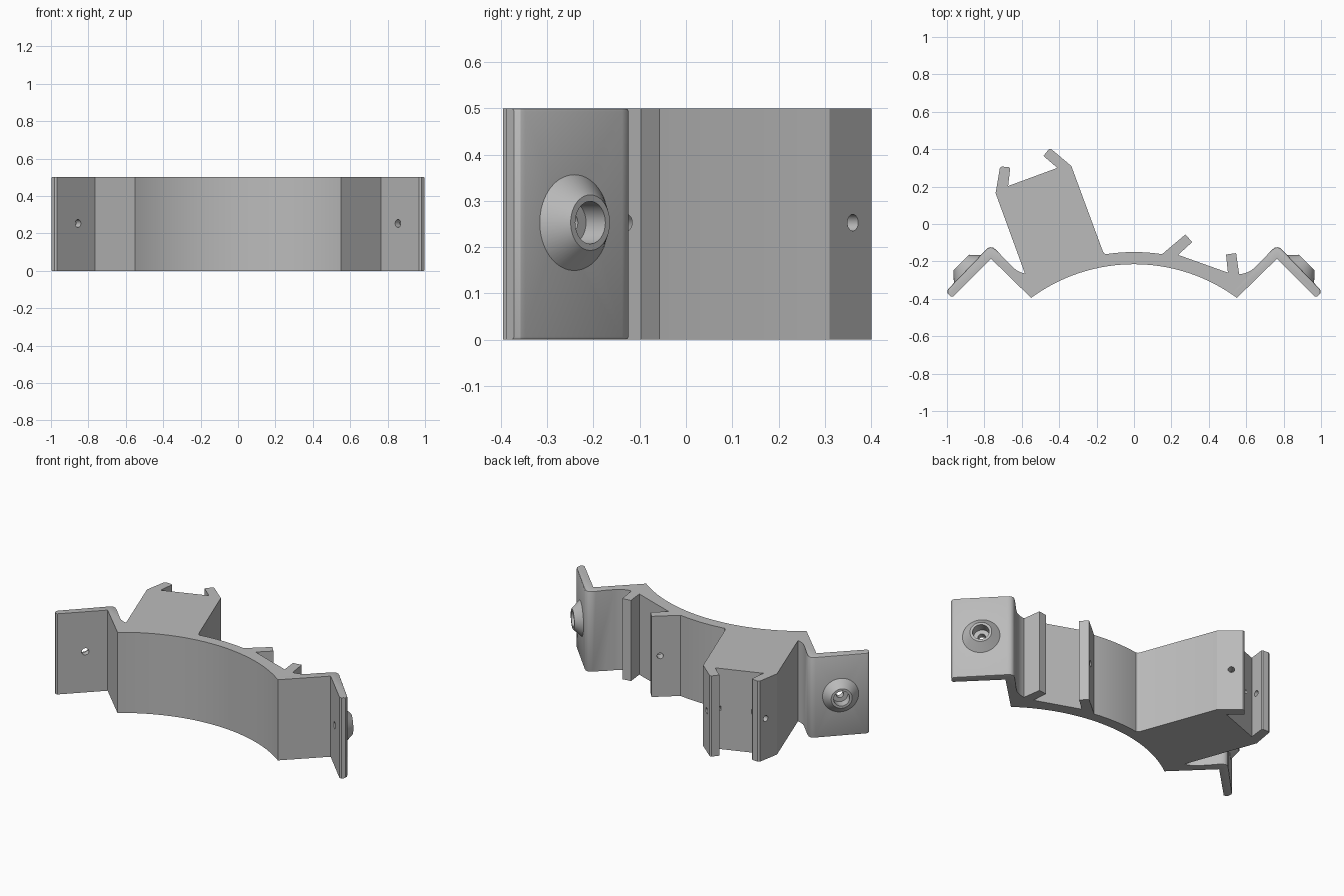
import bpy
import bmesh
import math
from mathutils import Vector

HEIGHT = 0.5
MID = 0.253
ARC_Y = -1.145          # centre of the saddle arc

cube = bpy.data.objects.get("Cube")
if cube:
    bpy.data.objects.remove(cube, do_unlink=True)

grey = bpy.data.materials.new("light_grey")
grey.use_nodes = True
grey.diffuse_color = (0.5, 0.5, 0.5, 1)
grey.node_tree.nodes["Principled BSDF"].inputs["Base Color"].default_value = (0.5, 0.5, 0.5, 1)


def make_object(name, bm):
    bmesh.ops.recalc_face_normals(bm, faces=bm.faces[:])
    mesh = bpy.data.meshes.new(name)
    bm.to_mesh(mesh)
    bm.free()
    mesh.materials.append(grey)
    obj = bpy.data.objects.new(name, mesh)
    bpy.context.collection.objects.link(obj)
    return obj


def tapered(name, start, axis, r1, r2, length, sides=32):
    """Cylinder or cone running from start along axis."""
    bm = bmesh.new()
    bmesh.ops.create_cone(bm, cap_ends=True, segments=sides, radius1=r1, radius2=r2, depth=length)
    bmesh.ops.translate(bm, verts=bm.verts[:], vec=(0, 0, length / 2))
    obj = make_object(name, bm)
    obj.rotation_mode = 'QUATERNION'
    obj.rotation_quaternion = Vector((0, 0, 1)).rotation_difference(Vector(axis).normalized())
    obj.location = start
    return obj


def arc(radius, x0, x1, steps):
    xs = [x0 + (x1 - x0) * i / steps for i in range(steps + 1)]
    return [(x, ARC_Y + math.sqrt(radius ** 2 - x ** 2)) for x in xs]


def mirrored(points):
    return [(-x, y) for x, y in reversed(points)]


def finish(obj, cutters):
    bpy.context.view_layer.objects.active = obj
    for other in bpy.context.selected_objects:
        other.select_set(False)
    obj.select_set(True)
    for cutter in cutters:
        mod = obj.modifiers.new("cut", 'BOOLEAN')
        mod.operation = 'DIFFERENCE'
        mod.solver = 'EXACT'
        mod.object = cutter
        bpy.ops.object.modifier_apply(modifier=mod.name)
    bpy.ops.object.shade_smooth_by_angle(angle=math.radians(28))


# Outline of the bracket: saddle arc, flanges, small clip, tall block with clip
flange = [(0.765, -0.185), (0.968, -0.388), (0.98, -0.388), (0.997, -0.371),
          (0.998, -0.357), (0.993, -0.347), (0.792, -0.138), (0.779, -0.127),
          (0.765, -0.124), (0.751, -0.127), (0.738, -0.138), (0.652, -0.227),
          (0.63, -0.246), (0.605, -0.259)]
small_clip = [(0.58, -0.266), (0.562, -0.268), (0.546, -0.156), (0.492, -0.163),
              (0.502, -0.26), (0.236, -0.165), (0.311, -0.097), (0.275, -0.056)]
tall_block = [(-0.16, -0.156), (-0.167, -0.145), (-0.335, 0.31), (-0.443, 0.401),
              (-0.455, 0.4), (-0.484, 0.364), (-0.41, 0.30), (-0.673, 0.203),
              (-0.662, 0.297), (-0.668, 0.304), (-0.706, 0.307), (-0.717, 0.3),
              (-0.74, 0.165), (-0.583, -0.265)]
outline = (arc(0.93, -0.55, 0.55, 40) + flange + small_clip
           + arc(0.995, 0.15, -0.15, 12) + tall_block + mirrored(flange))

bm = bmesh.new()
base = bm.faces.new([bm.verts.new((x, y, 0)) for x, y in outline])
top = bmesh.ops.extrude_face_region(bm, geom=[base])["geom"]
bmesh.ops.translate(bm, verts=[v for v in top if isinstance(v, bmesh.types.BMVert)],
                    vec=(0, 0, HEIGHT))
# Soften the rear rims of the two flanges
rims = [e for e in bm.edges
        if abs(e.verts[0].co.z - e.verts[1].co.z) < 0.01
        and all(abs(v.co.x) + v.co.y > 0.595 and v.co.y < 0 for v in e.verts)]
bmesh.ops.bevel(bm, geom=rims, offset=0.007, segments=2, profile=0.5, affect='EDGES')
body = make_object("bracket_body", bm)

# Screw bosses with stepped holes through the flanges
cutters = []
for name, side in (("left", 1), ("right", -1)):
    out = Vector((side, 1, 0)).normalized()
    face = Vector((side * 0.89, -0.24, MID))
    boss = tapered(name + "_screw_boss", face - out * 0.02, out, 0.122, 0.06, 0.067, 64)
    bore = tapered(name + "_bore_cutter", face - out * 0.012, out, 0.046, 0.046, 0.1)
    hole = tapered(name + "_screw_cutter", face - out * 0.1, out, 0.021, 0.021, 0.2)
    finish(boss, [bore, hole])
    cutters += [bore, hole]

# Pin holes through the clip arms
pins = [((-0.395, 0.36), (0.64, 0.77)), ((-0.69, 0.25), (1, -0.14)),
        ((0.25, -0.1), (0.7, -0.75))]
for (x, y), (dx, dy) in pins:
    axis = Vector((dx, dy, 0)).normalized()
    start = Vector((x, y, MID)) - axis * 0.085
    cutters.append(tapered("pin_cutter", start, axis, 0.018, 0.018, 0.17, 24))
finish(body, cutters)

for cutter in cutters:
    bpy.data.objects.remove(cutter, do_unlink=True)
